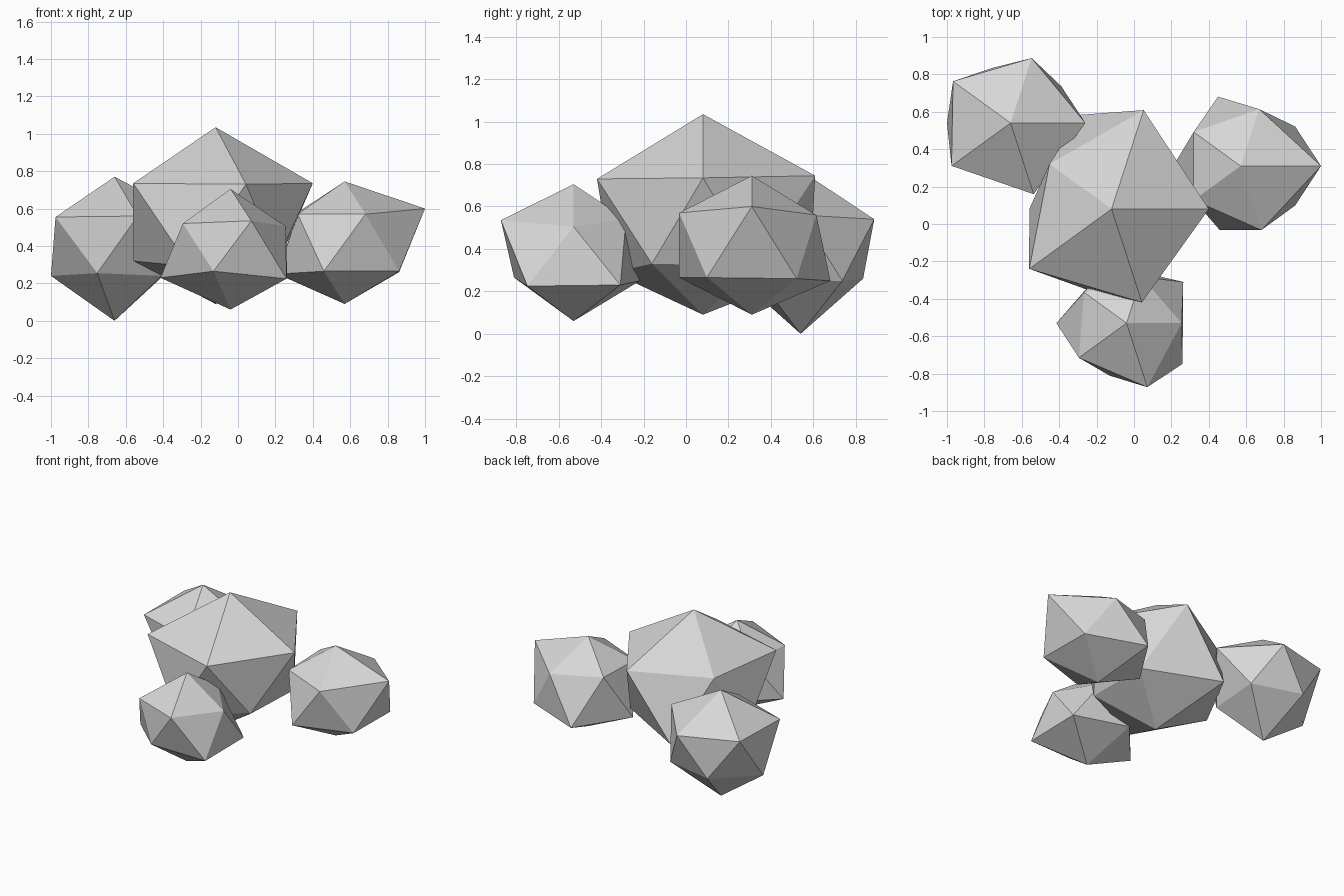
import bpy
from math import cos, sin, radians

cube = bpy.data.objects.get("Cube")
if cube:
    bpy.data.objects.remove(cube, do_unlink=True)

# One plain grey stone colour
GREY = (0.68, 0.68, 0.68, 1.0)
stone = bpy.data.materials.new("stone_grey")
stone.use_nodes = True
stone.diffuse_color = GREY
bsdf = stone.node_tree.nodes["Principled BSDF"]
bsdf.inputs["Base Color"].default_value = GREY
bsdf.inputs["Roughness"].default_value = 1.0


def ring(centre, radii, heights, turn):
    """Five points around the centre, each with its own radius and height."""
    points = []
    for i, (radius, height) in enumerate(zip(radii, heights)):
        angle = radians(turn + i * 72)
        points.append((centre[0] + radius * cos(angle),
                       centre[1] + radius * sin(angle), height))
    return points


def rock(name, centre, top, bottom, upper, upper_z, lower, lower_z):
    """Uneven twenty-sided rock: top point, two staggered rings, bottom point."""
    verts = [(*centre, top)]
    verts += ring(centre, upper, upper_z, 0)
    verts += ring(centre, lower, lower_z, 36)
    verts.append((*centre, bottom))
    apex, base = 0, len(verts) - 1
    faces = []
    for i in range(5):
        j = (i + 1) % 5
        up, up_next = 1 + i, 1 + j
        low, low_next = 6 + i, 6 + j
        faces += [(apex, up, up_next), (up, low, up_next),
                  (up_next, low, low_next), (base, low_next, low)]
    mesh = bpy.data.meshes.new(name)
    mesh.from_pydata(verts, [], faces)
    mesh.materials.append(stone)
    mesh.update()
    obj = bpy.data.objects.new(name, mesh)
    bpy.context.collection.objects.link(obj)
    return obj


# Large flattened rock in the middle
rock("main_rock", (-0.12, 0.08), top=1.035, bottom=0.09,
     upper=(0.52, 0.556, 0.41, 0.544, 0.525),
     upper_z=(0.735, 0.745, 0.715, 0.735, 0.73),
     lower=(0.42, 0.53, 0.44, 0.45, 0.41),
     lower_z=(0.32, 0.29, 0.32, 0.29, 0.33))

# Three smaller rocks around it
rock("back_rock", (-0.66, 0.54), top=0.77, bottom=0.0,
     upper=(0.40, 0.365, 0.38, 0.39, 0.40),
     upper_z=(0.56, 0.54, 0.56, 0.555, 0.56),
     lower=(0.335, 0.31, 0.34, 0.30, 0.31),
     lower_z=(0.25, 0.26, 0.24, 0.255, 0.24))

rock("side_rock", (0.57, 0.31), top=0.745, bottom=0.09,
     upper=(0.43, 0.32, 0.31, 0.31, 0.36),
     upper_z=(0.60, 0.56, 0.58, 0.57, 0.57),
     lower=(0.36, 0.39, 0.36, 0.36, 0.36),
     lower_z=(0.26, 0.25, 0.25, 0.265, 0.265))

rock("front_rock", (-0.04, -0.53), top=0.705, bottom=0.06,
     upper=(0.295, 0.26, 0.28, 0.315, 0.36),
     upper_z=(0.505, 0.54, 0.52, 0.52, 0.535),
     lower=(0.375, 0.33, 0.375, 0.295, 0.37),
     lower_z=(0.23, 0.25, 0.23, 0.265, 0.225))
